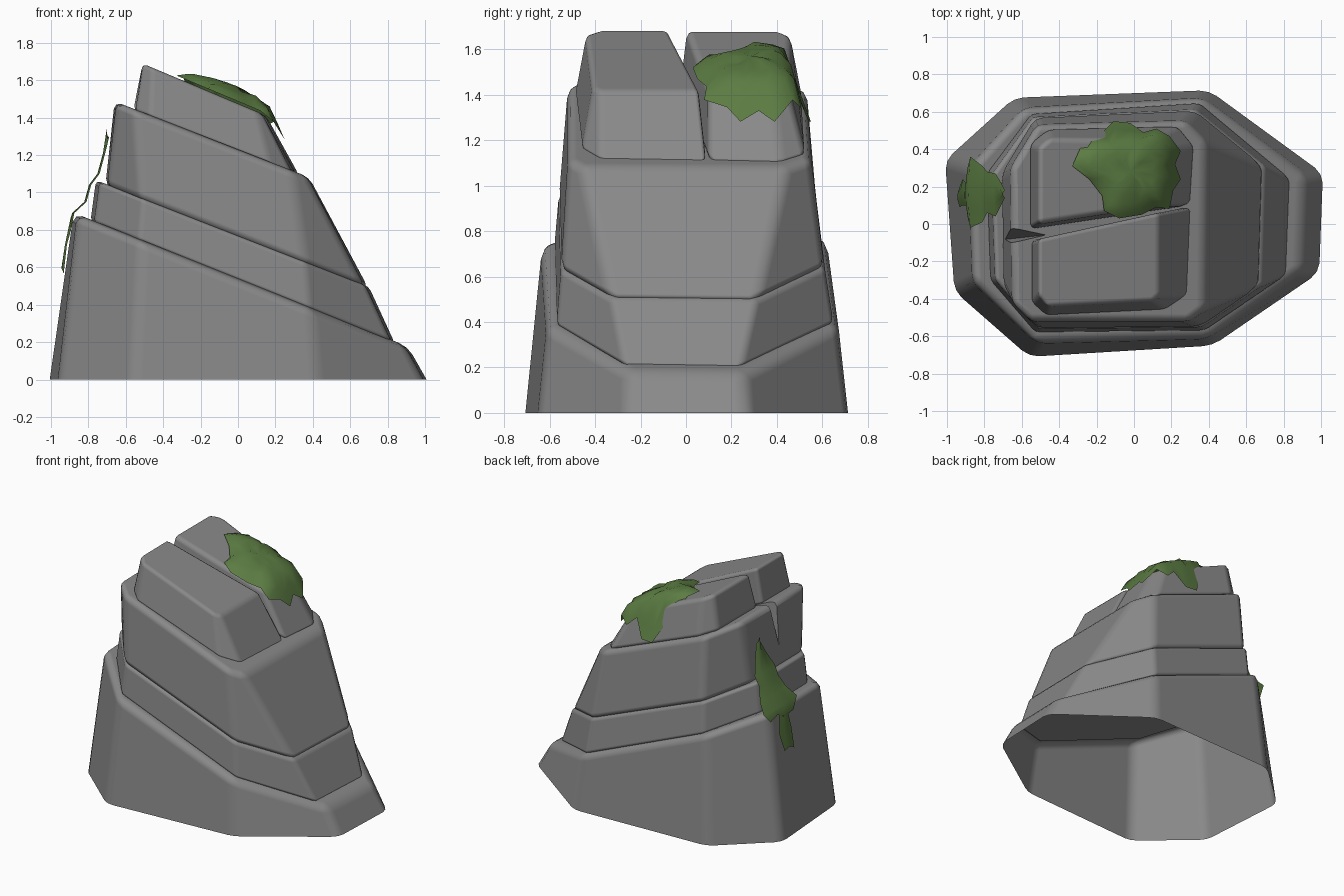
import bpy, bmesh, math, random
from mathutils import Vector

random.seed(4)
if "Cube" in bpy.data.objects:
    bpy.data.objects.remove(bpy.data.objects["Cube"])


def material(name, rgb):
    m = bpy.data.materials.new(name)
    m.use_nodes = True
    m.diffuse_color = (*rgb, 1)
    m.node_tree.nodes["Principled BSDF"].inputs["Base Color"].default_value = (*rgb, 1)
    return m


stone = material("grey stone", (0.25, 0.25, 0.25))
moss = material("green moss", (0.105, 0.2, 0.055))


def finish(name, bm, mat, smooth=True):
    bmesh.ops.recalc_face_normals(bm, faces=bm.faces)
    me = bpy.data.meshes.new(name)
    bm.to_mesh(me)
    bm.free()
    for p in me.polygons:
        p.use_smooth = smooth
    me.materials.append(mat)
    ob = bpy.data.objects.new(name, me)
    bpy.context.scene.collection.objects.link(ob)
    return ob


def tilt(height, slope):
    """Height of a bedding plane that falls towards +x."""
    return lambda x: height - slope * x


def slab(name, low, high, z_low, z_high, bevel, closed=True):
    """Rock layer between two tilted planes, with rounded edges."""
    bm = bmesh.new()
    a = [bm.verts.new((x, y, z_low(x))) for x, y in low]
    b = [bm.verts.new((x, y, z_high(x))) for x, y in high]
    n = len(a)
    for i in range(n):
        j = (i + 1) % n
        bm.faces.new((a[i], a[j], b[j], b[i]))
    bm.faces.new(b)
    if closed:
        bm.faces.new(a[::-1])
    ob = finish(name, bm, stone)
    mod = ob.modifiers.new("rounded edges", "BEVEL")
    mod.width, mod.segments = bevel, 2
    mod.limit_method, mod.angle_limit = "ANGLE", math.radians(20)
    mod.harden_normals = True
    return ob


# Bedding planes
ground = tilt(0, 0)
bed_1, bed_2, bed_3, crown = tilt(.54, .4), tilt(.77, .39), tilt(1.23, .39), tilt(1.475, .42)


def under(plane):
    return lambda x: plane(x) - 0.012


# Three stacked layers, each an eight-sided outline
slab("base_layer",
     [(-1.01, .34), (-.64, .675), (.4, .715), (1.01, .27), (.99, -.26), (.42, -.65), (-.56, -.71), (-.96, -.36)],
     [(-.88, .3), (-.59, .62), (.37, .67), (.91, .25), (.89, -.25), (.39, -.61), (-.52, -.635), (-.86, -.31)],
     ground, bed_1, .05, closed=False)
slab("lower_layer",
     [(-.79, .27), (-.55, .59), (.35, .65), (.84, .24), (.82, -.27), (.38, -.57), (-.53, -.58), (-.77, -.3)],
     [(-.76, .26), (-.54, .57), (.33, .61), (.7, .31), (.68, -.33), (.36, -.55), (-.51, -.56), (-.74, -.3)],
     under(bed_1), bed_2, .025)
middle = slab("middle_layer",
              [(-.71, .27), (-.53, .57), (.33, .61), (.7, .31), (.68, -.33), (.36, -.55), (-.52, -.56), (-.7, -.33)],
              [(-.66, .3), (-.52, .53), (.28, .55), (.38, .44), (.37, -.46), (.29, -.52), (-.55, -.52), (-.65, -.43)],
              under(bed_2), bed_3, .04)

# Two crown blocks split by a narrow diagonal crack
slab("crown_front",
     [(-.55, -.09), (.31, .095), (.29, -.38), (.17, -.46), (-.47, -.49), (-.55, -.42)],
     [(-.51, -.08), (.13, .06), (.13, -.38), (.1, -.41), (-.46, -.44), (-.51, -.38)],
     under(bed_3), crown, .03)
slab("crown_back",
     [(-.56, -.03), (.31, .1), (.33, .42), (.24, .53), (-.46, .51), (-.56, .43)],
     [(-.51, 0), (.14, .1), (.15, .38), (.1, .45), (-.45, .46), (-.51, .41)],
     under(bed_3), crown, .03)

# Crack running on into the middle layer
bm = bmesh.new()
top = [bm.verts.new((x, y, 1.6)) for x, y in ((-.85, -.15), (-.85, .03), (-.3, -.04))]
tip = bm.verts.new((-.85, -.1, 1.0))
bm.faces.new(top)
for i in range(3):
    bm.faces.new((top[i], top[(i + 1) % 3], tip))
cutter = finish("crack_cutter", bm, stone, False)
cutter.hide_render = True
cutter.hide_viewport = True
cut = middle.modifiers.new("crack", "BOOLEAN")
cut.operation, cut.object, cut.solver = "DIFFERENCE", cutter, "EXACT"


# Moss cushion draped over the rear crown block
def crown_height(x, y):
    return max(1.27, min(crown(x), 1.43 - 1.6 * (x - .15), 1.5 - 3.2 * (y - .455)))


outline = [(-.33, .31), (-.29, .4), (-.25, .46), (-.17, .49), (-.11, .55), (-.02, .54), (.05, .49), (.12, .51),
           (.19, .47), (.25, .39), (.22, .32), (.25, .24), (.21, .18), (.19, .08), (.12, .09), (.04, .05),
           (-.08, .03), (-.16, .07), (-.17, .15), (-.24, .24)]
centre = Vector((-.02, .28))
bm = bmesh.new()
rings = []
for t in (.25, .5, .7, .85, 1):
    ring = []
    for p in outline:
        x, y = centre + (Vector(p) - centre) * t
        lift = .012 + .075 * (1 - t ** 3) * random.uniform(.8, 1.1)
        ring.append(bm.verts.new((x, y, crown_height(x, y) + lift)))
    rings.append(ring)
hub = bm.verts.new((*centre, crown_height(*centre) + .085))
n = len(outline)
for i in range(n):
    j = (i + 1) % n
    bm.faces.new((hub, rings[0][i], rings[0][j]))
    for a, b in zip(rings, rings[1:]):
        bm.faces.new((a[i], b[i], b[j], a[j]))
finish("crown_moss", bm, moss)


# Moss hanging down the steep end
def hanging_moss(name, rows, columns=5):
    bm = bmesh.new()
    grid = []
    for k, (x, z, y0, y1) in enumerate(rows):
        row = []
        for c in range(columns):
            u = c / (columns - 1)
            drop = random.uniform(-.04, .02) if k in (0, len(rows) - 1) else 0
            row.append(bm.verts.new((x - .012 * math.sin(math.pi * u), y0 + (y1 - y0) * u, z + drop)))
        grid.append(row)
    for a, b in zip(grid, grid[1:]):
        for c in range(columns - 1):
            bm.faces.new((a[c], a[c + 1], b[c + 1], b[c]))
    return finish(name, bm, moss)


hanging_moss("end_moss", [(-.69, 1.32, .14, .18), (-.71, 1.21, .1, .22), (-.74, 1.1, .04, .27),
                          (-.785, 1.04, .06, .28), (-.81, .95, .01, .31), (-.875, .89, -.02, .36),
                          (-.89, .85, .04, .3)])
hanging_moss("end_moss_strand", [(-.892, .84, .1, .21), (-.915, .72, .1, .24), (-.932, .6, .09, .2)], 4)
